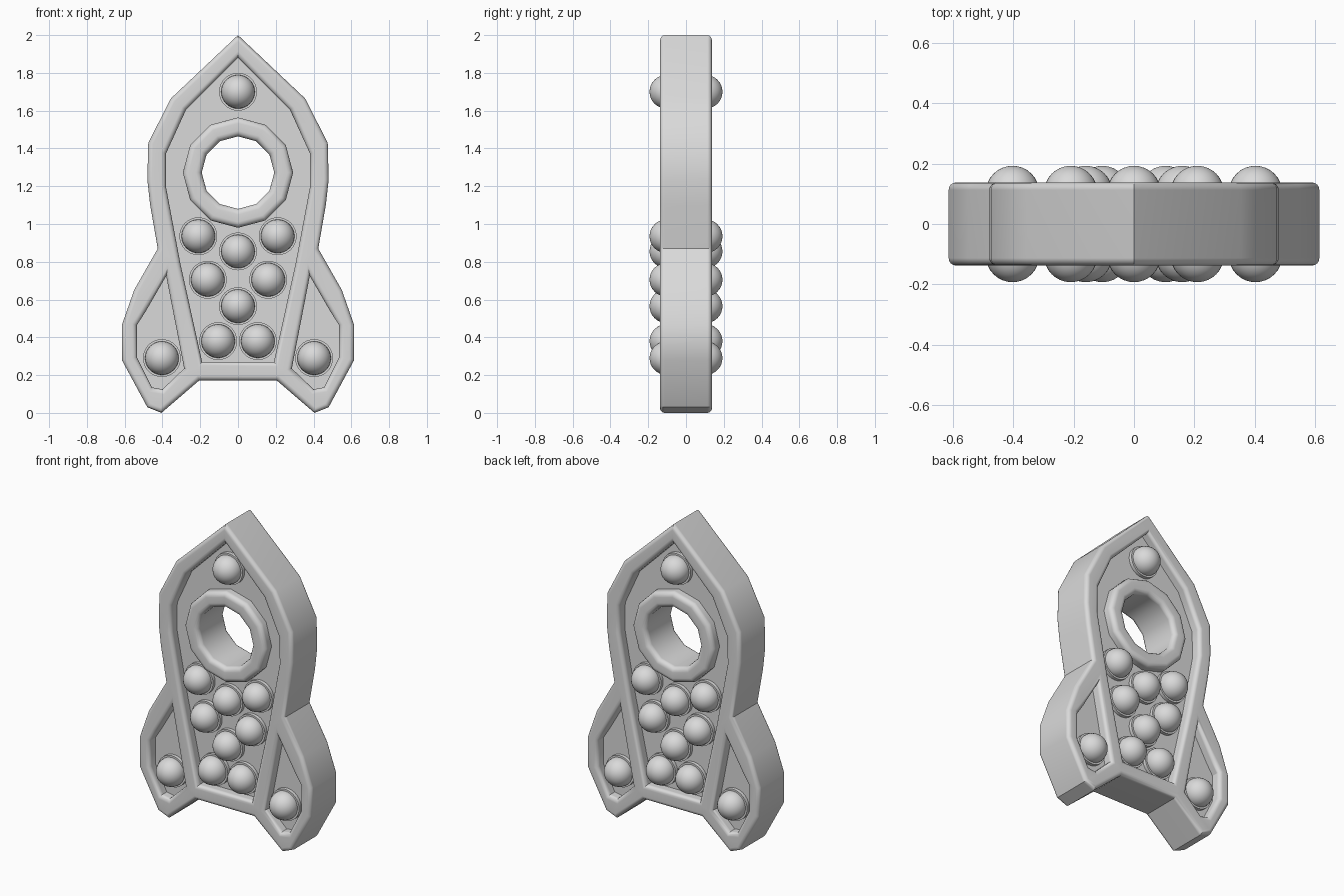
import bpy, bmesh, math
from mathutils import Vector

cube = bpy.data.objects.get("Cube")
if cube:
    bpy.data.objects.remove(cube, do_unlink=True)

grey = bpy.data.materials.new("light grey")
grey.use_nodes = True
colour = (0.7, 0.7, 0.7, 1)
grey.diffuse_color = colour
grey.node_tree.nodes["Principled BSDF"].inputs["Base Color"].default_value = colour


def mirrored(half):
    """Complete a half outline across x = 0."""
    return half + [(-x, z) for x, z in reversed(half) if x > 0]


def circle(radius, z, sides=12):
    angles = [math.tau * i / sides for i in range(sides)]
    return [(radius * math.sin(a), z + radius * math.cos(a)) for a in angles]


def inset(points, d):
    """Move a closed outline inward by d (outward if negative)."""
    pts = [Vector(p) for p in points]
    area = sum(a.cross(b) for a, b in zip(pts, pts[1:] + pts[:1]))
    turn = 1 if area > 0 else -1
    result = []
    for i, p in enumerate(pts):
        e1 = (p - pts[i - 1]).normalized()
        e2 = (pts[(i + 1) % len(pts)] - p).normalized()
        n1, n2 = (Vector((-e.y, e.x)) * turn for e in (e1, e2))
        result.append(p + (n1 + n2) * d / (1 + n1.dot(n2)))
    return result


def finish(obj):
    obj.data.materials.append(grey)
    bpy.ops.object.select_all(action='DESELECT')
    obj.select_set(True)
    bpy.context.view_layer.objects.active = obj
    bpy.ops.object.shade_smooth_by_angle(angle=math.radians(32))


def slab(name, outer, holes, half_depth, bevel=0.0, steps=4):
    """Upright slab with holes and rounded front and back edges."""
    if bevel:
        turns = [math.pi / 2 * i / steps for i in range(steps + 1)]
        side = [(bevel * (1 - math.cos(t)), half_depth - bevel * (1 - math.sin(t)))
                for t in turns]
    else:
        side = [(0, half_depth)]
    sections = [(d, -y) for d, y in reversed(side)] + side
    bm = bmesh.new()
    caps = ([], [])
    for outline, sign in [(outer, 1)] + [(h, -1) for h in holes]:
        rows = [[bm.verts.new((p.x, y, p.y)) for p in inset(outline, sign * d)]
                for d, y in sections]
        n = len(outline)
        for low, high in zip(rows, rows[1:]):
            for i in range(n):
                j = (i + 1) % n
                bm.faces.new((low[i], low[j], high[j], high[i]))
        for cap, row in zip(caps, (rows[0], rows[-1])):
            cap.extend(bm.edges.get((row[i - 1], row[i])) for i in range(n))
    for cap, y in zip(caps, (-1, 1)):
        bmesh.ops.triangle_fill(bm, edges=cap, use_beauty=True, normal=(0, y, 0))
    bmesh.ops.recalc_face_normals(bm, faces=bm.faces[:])
    mesh = bpy.data.meshes.new(name)
    bm.to_mesh(mesh)
    bm.free()
    obj = bpy.data.objects.new(name, mesh)
    bpy.context.collection.objects.link(obj)
    finish(obj)
    if bevel:
        weighted = obj.modifiers.new("Weighted Normal", 'WEIGHTED_NORMAL')
        weighted.keep_sharp = True


# Outlines of the body and its recessed panels
body = mirrored([(0, 2), (.355, 1.665), (.475, 1.43), (.48, 1.235), (.465, 1.1),
                 (.425, .87), (.55, .65), (.615, .465), (.615, .28),
                 (.48, .03), (.405, 0), (.205, .172)])
cabin = mirrored([(0, 1.88), (.275, 1.605), (.38, 1.375), (.382, 1.2),
                  (.305, .79), (.19, .27)])
fin = [(.38, .725), (.49, .535), (.535, .465), (.535, .295),
       (.455, .135), (.4, .125), (.285, .235)]
fin_mirror = [(-x, z) for x, z in fin]
WINDOW_Z = 1.272
HALF, FLOOR = 0.138, 0.075

# Raised frame, recessed floor and window ring
slab("frame", body, [cabin, fin, fin_mirror], HALF, 0.025)
slab("panel_floor", inset(body, 0.04), [circle(0.24, WINDOW_Z)], FLOOR)
slab("window_ring", circle(0.292, WINDOW_Z), [circle(0.192, WINDOW_Z)], HALF, 0.03)

# Domed studs on round collars, front and back
studs = [(0, 1.7), (0, .855), (0, .565)]
for x, z in [(.21, .935), (.16, .705), (.105, .38), (.403, .29)]:
    studs += [(x, z), (-x, z)]
for x, z in studs:
    for face, s in (("front", -1), ("back", 1)):
        bpy.ops.mesh.primitive_uv_sphere_add(
            segments=32, ring_count=16, radius=0.089, location=(x, s * 0.104, z),
            rotation=(math.pi / 2, 0, 0))
        bpy.context.object.name = face + "_stud"
        finish(bpy.context.object)
        bpy.ops.mesh.primitive_cylinder_add(
            vertices=32, radius=0.1, depth=0.04, location=(x, s * 0.077, z),
            rotation=(math.pi / 2, 0, 0))
        bpy.context.object.name = face + "_collar"
        finish(bpy.context.object)
